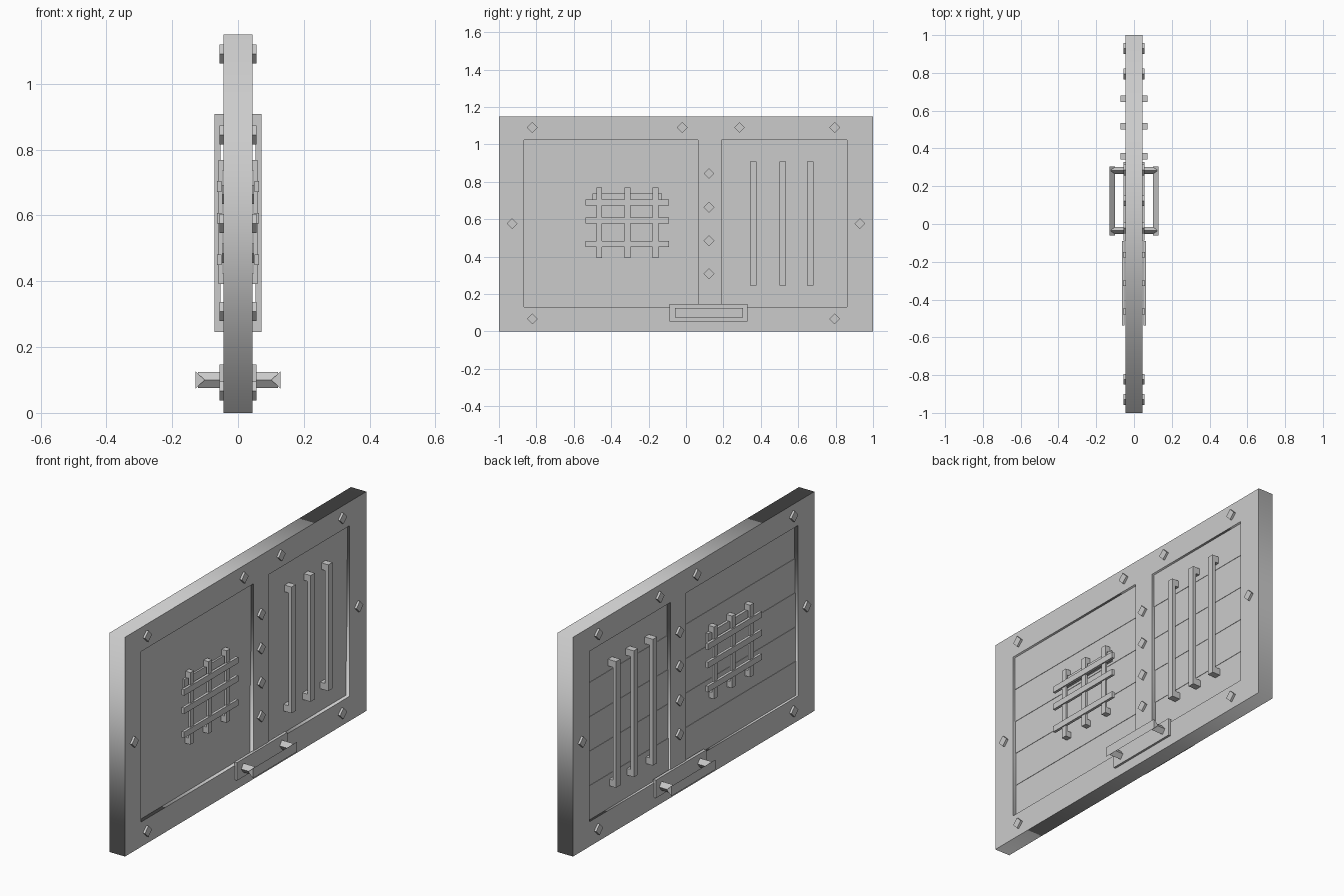
import bpy, bmesh
from math import radians

if "Cube" in bpy.data.objects:
    bpy.data.objects.remove(bpy.data.objects["Cube"])


def prism(bm, pts, lo, hi, axis):
    """Extrude a 2D outline along an axis (the two other axes keep x, y, z order)."""
    def place(p, t):
        v = list(p)
        v.insert(axis, t)
        return bm.verts.new(v)
    a = [place(p, lo) for p in pts]
    b = [place(p, hi) for p in pts]
    bm.faces.new(a)
    bm.faces.new(b[::-1])
    for i in range(len(pts)):
        j = (i + 1) % len(pts)
        bm.faces.new((a[i], b[i], b[j], a[j]))


def rect(u0, u1, v0, v1):
    return [(u0, v0), (u1, v0), (u1, v1), (u0, v1)]


def diamond(u, v, ru, rv):
    return [(u - ru, v), (u, v - rv), (u + ru, v), (u, v + rv)]


def staple(z0, z1, x_in, x_out, foot):
    """Side outline of a bar with a foot at each end reaching into the panel."""
    return [(0.024, z0), (x_out, z0), (x_out, z1), (0.024, z1),
            (0.024, z1 - foot), (x_in, z1 - foot), (x_in, z0 + foot), (0.024, z0 + foot)]


def part(name, prisms, mirror=True):
    bm = bmesh.new()
    for p in prisms:
        prism(bm, *p)
    bmesh.ops.recalc_face_normals(bm, faces=bm.faces)
    me = bpy.data.meshes.new(name)
    bm.to_mesh(me)
    bm.free()
    ob = bpy.data.objects.new(name, me)
    bpy.context.collection.objects.link(ob)
    if mirror:
        m = ob.modifiers.new("both_sides", 'MIRROR')
        m.use_axis = (True, False, False)
    return ob


Z0, Z1 = 0.13, 1.024
PANELS = [(-0.866, 0.064), (0.19, 0.862)]

# Door frame: flat outline with two openings, given thickness
cu = bpy.data.curves.new("frame", 'CURVE')
cu.dimensions = '2D'
cu.fill_mode = 'BOTH'
cu.extrude = 0.0445
for outline in [rect(-1, 1, 0, 1.15)] + [rect(a, b, Z0, Z1) for a, b in PANELS]:
    s = cu.splines.new('POLY')
    s.points.add(3)
    for p, (u, v) in zip(s.points, outline):
        p.co = (u, v, 0, 1)
    s.use_cyclic_u = True
frame = bpy.data.objects.new("frame", cu)
frame.rotation_euler = (radians(90), 0, radians(90))
bpy.context.collection.objects.link(frame)

# Recessed planks, each stepped very slightly from the one below
h = (Z1 - Z0) / 5
for name, (a, b) in zip(("wide_panel_planks", "narrow_panel_planks"), PANELS):
    part(name, [(rect(-0.028 + (i - 2) * 0.002, 0.028 + (i - 2) * 0.002,
                      Z0 + i * h, Z0 + (i + 1) * h), a, b, 1) for i in range(5)], False)

# Diamond studs
studs = [(y, 1.09) for y in (-0.822, -0.02, 0.286, 0.795)]
studs += [(y, 0.067) for y in (-0.822, 0.795)]
studs += [(y, 0.576) for y in (-0.93, 0.93)]
studs += [(0.123, z) for z in (0.308, 0.485, 0.664, 0.844)]
part("studs", [(diamond(y, z, 0.029, 0.029), 0.04, 0.056, 0) for y, z in studs])

# Three tall bars on the narrow panel
part("tall_bars", [(staple(0.246, 0.908, 0.053, 0.0715, 0.035), y - 0.0175, y + 0.0175, 1)
                   for y in (0.359, 0.517, 0.664)])

# Grille on the wide panel
part("grille_uprights", [(staple(0.391, 0.769, 0.047, 0.0585, 0.032), y - 0.015, y + 0.015, 1)
                         for y in (-0.463, -0.313, -0.163)])
part("grille_crossbars", [(rect(0.05, 0.0645, z - 0.016, z + 0.016), -0.538, -0.09, 1)
                          for z in (0.466, 0.592, 0.688)])
part("grille_backing", [(rect(0.024, 0.04, 0.68, 0.737), -0.5, -0.127, 1)])

# Handle: backing plate, two arms and a triangular grip
part("handle_plate", [(rect(-0.088, 0.329, 0.053, 0.147), 0.04, 0.056, 0)])
part("handle_arms", [(diamond(y, 0.1, 0.018, 0.024), 0.05, 0.122, 0) for y in (-0.035, 0.283)])
part("handle_grip", [([(0.129, 0.074), (0.129, 0.126), (0.101, 0.1)], -0.06, 0.305, 1)])
